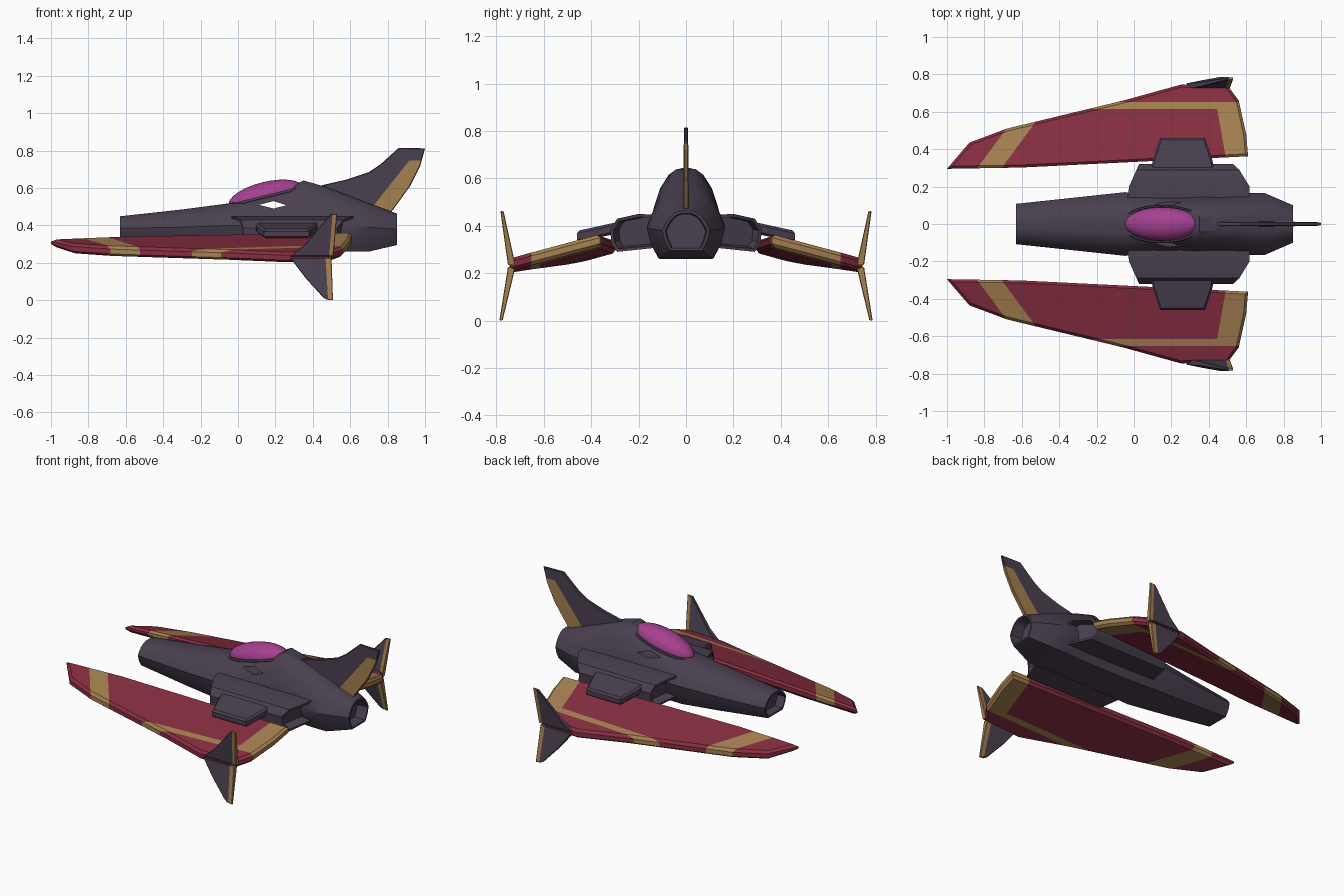
import bpy, bmesh, math
from mathutils import Vector

if "Cube" in bpy.data.objects:
    bpy.data.objects.remove(bpy.data.objects["Cube"])


def material(name, rgb):
    m = bpy.data.materials.new(name)
    m.use_nodes = True
    m.diffuse_color = (*rgb, 1)
    bsdf = m.node_tree.nodes["Principled BSDF"]
    bsdf.inputs["Base Color"].default_value = (*rgb, 1)
    bsdf.inputs["Roughness"].default_value = 0.7
    return m


DARK = material("dark plum", (0.069, 0.051, 0.08))
RED = material("deep red", (0.238, 0.027, 0.051))
GOLD = material("dull gold", (0.371, 0.216, 0.08))
PINK = material("magenta glass", (0.376, 0.051, 0.279))


def finish(name, bm, mats, mirror=False, rule=None):
    bmesh.ops.recalc_face_normals(bm, faces=bm.faces)
    if rule:
        for f in bm.faces:
            f.material_index = int(rule(f.calc_center_median()))
    me = bpy.data.meshes.new(name)
    bm.to_mesh(me)
    bm.free()
    ob = bpy.data.objects.new(name, me)
    bpy.context.collection.objects.link(ob)
    for m in mats:
        me.materials.append(m)
    if mirror:
        mod = ob.modifiers.new("Mirror", 'MIRROR')
        mod.use_axis = (False, True, False)
    return ob


def smooth(ob, angle=32):
    bpy.ops.object.select_all(action='DESELECT')
    ob.select_set(True)
    bpy.context.view_layer.objects.active = ob
    bpy.ops.object.shade_smooth_by_angle(angle=math.radians(angle))


def loft(rings):
    """Closed skin through rings; returns the mesh and its two end caps."""
    bm = bmesh.new()
    rows = [[bm.verts.new(p) for p in ring] for ring in rings]
    for a, b in zip(rows, rows[1:]):
        for i in range(len(a)):
            j = (i + 1) % len(a)
            bm.faces.new((a[i], a[j], b[j], b[i]))
    caps = [bm.faces.new(rows[0]), bm.faces.new(rows[-1])]
    bmesh.ops.recalc_face_normals(bm, faces=bm.faces)
    return bm, caps


def hollow(bm, cap, rim, depth):
    """Sink an opening into an end cap."""
    bmesh.ops.inset_region(bm, faces=[cap], thickness=rim)
    n = cap.normal.copy()
    bmesh.ops.inset_region(bm, faces=[cap], thickness=rim * 0.4)
    bmesh.ops.translate(bm, verts=cap.verts, vec=-n * depth)


def slab(name, ring_a, ring_b, mats, bevel, cuts=(), rule=None, mirror=False):
    """Plate between two outlines, chamfered, split along the paint lines."""
    bm, caps = loft([ring_a, ring_b])
    rim = {e for f in caps for e in f.edges}
    bmesh.ops.bevel(bm, geom=list(rim), offset=bevel, segments=1,
                    profile=0.5, affect='EDGES')
    for co, no in cuts:
        bmesh.ops.bisect_plane(bm, geom=bm.verts[:] + bm.edges[:] + bm.faces[:],
                               plane_co=co, plane_no=Vector(no).normalized(), dist=1e-5)
    return finish(name, bm, mats, mirror, rule)


# Fuselage: station x, half width, bottom, widest height, top
STATIONS = [(-0.63, 0.108, 0.31, 0.385, 0.45), (-0.3, 0.143, 0.28, 0.39, 0.487),
            (-0.05, 0.17, 0.262, 0.40, 0.52), (0.1, 0.16, 0.26, 0.40, 0.55),
            (0.25, 0.155, 0.26, 0.40, 0.59), (0.35, 0.155, 0.26, 0.40, 0.645),
            (0.47, 0.155, 0.26, 0.40, 0.61), (0.61, 0.165, 0.26, 0.40, 0.555),
            (0.70, 0.165, 0.26, 0.39, 0.52), (0.85, 0.10, 0.295, 0.38, 0.465)]


def section(x, w, zb, zm, zt):
    h, d = zt - zm, zm - zb
    half = [(0.25, zt - 0.02 * h), (0.47, zt - 0.12 * h), (0.7, zm + 0.65 * h),
            (0.87, zm + 0.33 * h), (1, zm), (0.9, zm - 0.5 * d), (0.68, zb)]
    right = [(x, u * w, z) for u, z in half]
    return right + [(x, -y, z) for x, y, z in reversed(right)]


bm, caps = loft([section(*s) for s in STATIONS])
hollow(bm, caps[0], 0.012, 0.05)
hollow(bm, caps[1], 0.012, 0.07)
fuselage = finish("fuselage", bm, [DARK])

# Small diamond vent cut straight through below the canopy
vent = [(0.11, 0.51), (0.19, 0.49), (0.26, 0.508), (0.19, 0.53)]
bm, caps = loft([[(x, y, z) for x, z in vent] for y in (-0.3, 0.3)])
cutter = finish("vent_cutter", bm, [DARK])
cutter.hide_render = True
mod = fuselage.modifiers.new("Vent", 'BOOLEAN')
mod.operation, mod.solver, mod.object = 'DIFFERENCE', 'EXACT', cutter
bpy.context.view_layer.objects.active = fuselage
bpy.ops.object.modifier_apply(modifier="Vent")
bpy.data.objects.remove(cutter)
smooth(fuselage)

# Canopy: upper half of a tilted ellipsoid, with a dark frame round its base
bm = bmesh.new()
bmesh.ops.create_uvsphere(bm, u_segments=32, v_segments=16, radius=1)
bmesh.ops.delete(bm, geom=[v for v in bm.verts if v.co.z < -0.01], context='VERTS')
canopy = finish("canopy", bm, [PINK])
canopy.scale = (0.205, 0.09, 0.078)
bpy.ops.mesh.primitive_torus_add(major_segments=40, minor_segments=6,
                                 major_radius=1, minor_radius=0.07)
frame = bpy.context.object
frame.name = "canopy_frame"
frame.data.materials.append(DARK)
frame.scale = (0.213, 0.096, 0.12)
for ob in (canopy, frame):
    ob.location = (0.15, 0, 0.555)
    ob.rotation_euler = (0, -0.24, 0)
    smooth(ob, 60)

# Side nacelles with open front and back
PROFILE = [(0.10, 0.445), (0.20, 0.45), (0.29, 0.43), (0.32, 0.385),
           (0.315, 0.325), (0.29, 0.29), (0.10, 0.31)]
front = [(-0.04 + 0.45 * max(0, y - 0.17), y, z) for y, z in PROFILE]
back = [(0.53 + 1.1 * (0.32 - max(y, 0.24)), y, z) for y, z in PROFILE]
bm, caps = loft([front, back])
for cap in caps:
    hollow(bm, cap, 0.014, 0.06)
smooth(finish("side_nacelle", bm, [DARK], mirror=True), 25)

# Pylons joining the nacelles to the wings
PYLON = [(0.09, 0.27), (0.10, 0.34), (0.14, 0.46), (0.38, 0.46), (0.42, 0.34), (0.43, 0.27)]


def pylon_ring(t):
    return [(x, y, 0.385 - 0.22 * (y - 0.32) + t) for x, y in PYLON]


slab("wing_pylon", pylon_ring(0.024), pylon_ring(-0.024), [DARK], 0.01, mirror=True)

# Forward swept wings with gold bands
WING = [(-1, 0.295), (-0.88, 0.435), (-0.68, 0.51), (-0.05, 0.662), (0.25, 0.745),
        (0.50, 0.74), (0.56, 0.66), (0.60, 0.48), (0.61, 0.362), (-0.6, 0.302)]


def wing_ring(t):
    return [(x, y, 0.325 + 0.03 * x - 0.26 * (y - 0.34) + t * (1 if x > -0.9 else 0.75))
            for x, y in WING]


def wing_paint(c):
    diagonal = -0.83 < c.x - 0.74 * (c.y - 0.31) < -0.70
    trailing = c.x + 0.18 * (c.y - 0.36) > 0.49
    chordwise = c.y > 0.615 and c.x > -0.4
    return diagonal or (c.y < 0.652 and (trailing or chordwise))


wing_cuts = [((-0.83, 0.31, 0), (1, -0.74, 0)), ((-0.70, 0.31, 0), (1, -0.74, 0)),
             ((0.49, 0.36, 0), (1, 0.18, 0)),
             ((0, 0.615, 0), (0, 1, 0)), ((0, 0.652, 0), (0, 1, 0))]
slab("wing", wing_ring(0.027), wing_ring(-0.027), [RED, GOLD], 0.014,
     wing_cuts, wing_paint, mirror=True)

# Wing tip fins, leaning outward above and below
UPPER = [(0.28, 0.235), (0.36, 0.30), (0.495, 0.46), (0.53, 0.462), (0.51, 0.235)]
LOWER = [(0.28, 0.225), (0.36, 0.12), (0.455, 0.015), (0.475, 0.003), (0.508, 0.0),
         (0.50, 0.225)]


def fin_ring(outline, lean, side):
    return [(x, 0.735 + lean * abs(z - 0.23) + side * (0.016 - 0.04 * abs(z - 0.23)), z)
            for x, z in outline]


for name, outline, lean, slope in (("upper_tip_fin", UPPER, 0.18, 0.08),
                                   ("lower_tip_fin", LOWER, 0.2, -0.06)):
    edge = 0.487 if slope > 0 else 0.468
    slab(name, fin_ring(outline, lean, 1), fin_ring(outline, lean, -1), [DARK, GOLD], 0.003,
         [((edge, 0, 0.23), (1, 0, -slope))],
         lambda c: c.x - slope * (c.z - 0.23) > edge, mirror=True)

# Swept tail fin with a gold trailing panel
TAIL = [(0.40, 0.58), (0.45, 0.615), (0.58, 0.645), (0.70, 0.685), (0.76, 0.725), (0.86, 0.815),
        (1.0, 0.812), (0.975, 0.72), (0.92, 0.61), (0.83, 0.485), (0.80, 0.45), (0.55, 0.45)]


def tail_ring(side):
    return [(x, side * (0.013 - 0.012 * (z - 0.45)), z) for x, z in TAIL]


slab("tail_fin", tail_ring(1), tail_ring(-1), [DARK, GOLD], 0.004,
     [((0.72, 0, 0.50), (0.24, 0, -0.19)), ((0, 0, 0.748), (0, 0, 1))],
     lambda c: c.z < 0.748 and 0.24 * (c.x - 0.72) > 0.19 * (c.z - 0.50))
